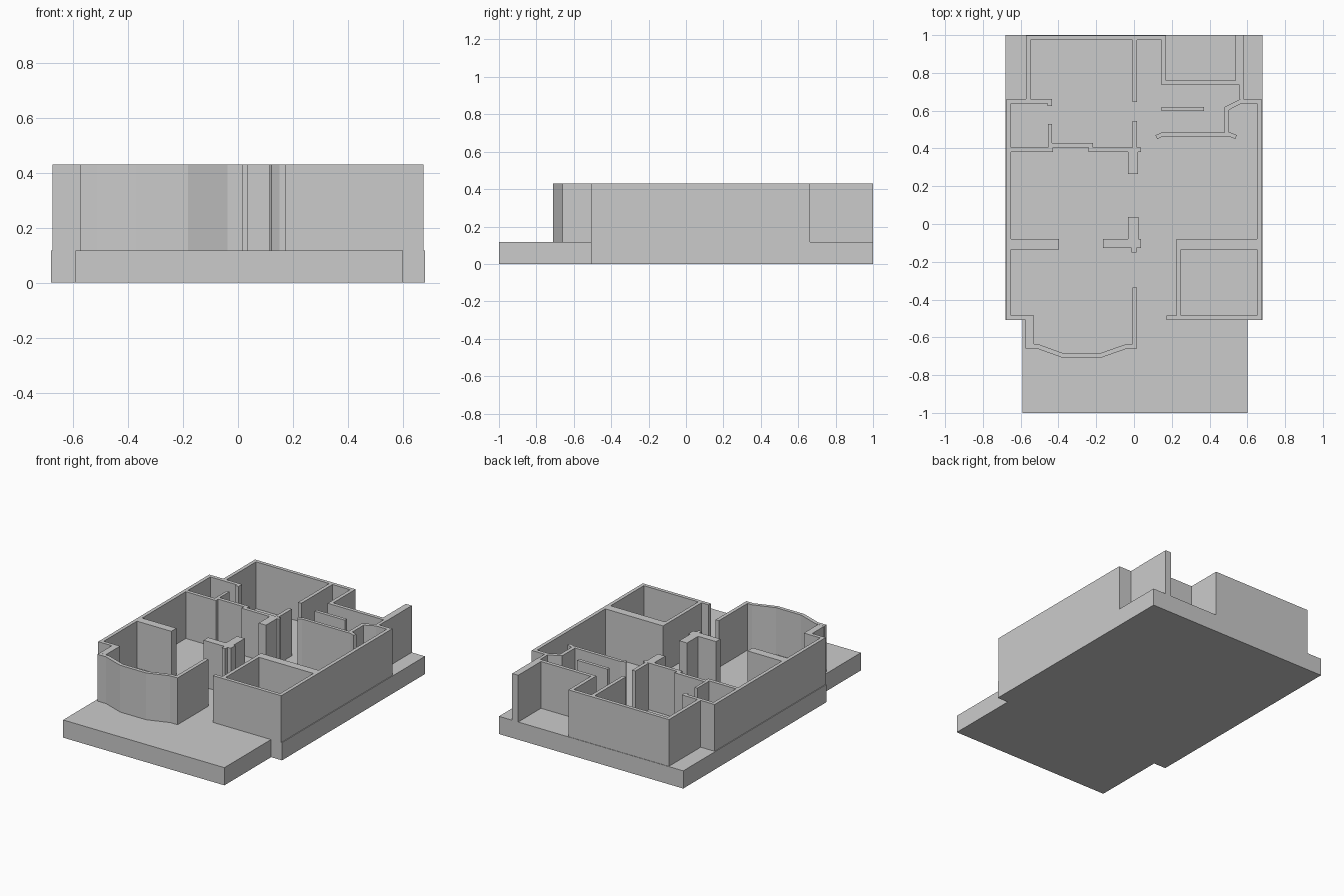
import bpy, bmesh
from mathutils import Vector

if "Cube" in bpy.data.objects:
    bpy.data.objects.remove(bpy.data.objects["Cube"])

FLOOR, TOP = 0.118, 0.43


def prism(name, outline, z0, z1):
    """Extrude a flat outline from z0 to z1."""
    bm = bmesh.new()
    face = bm.faces.new([bm.verts.new((x, y, z0)) for x, y in outline])
    ext = bmesh.ops.extrude_face_region(bm, geom=[face])
    verts = [g for g in ext["geom"] if isinstance(g, bmesh.types.BMVert)]
    bmesh.ops.translate(bm, verts=verts, vec=(0, 0, z1 - z0))
    bmesh.ops.recalc_face_normals(bm, faces=bm.faces)
    mesh = bpy.data.meshes.new(name)
    bm.to_mesh(mesh)
    bm.free()
    obj = bpy.data.objects.new(name, mesh)
    bpy.context.collection.objects.link(obj)
    return obj


def wall(name, path, t=0.024):
    """Wall of thickness t along a centre line, with mitred corners."""
    p = [Vector(q) for q in path]
    dirs = [(b - a).normalized() for a, b in zip(p, p[1:])]
    left, right = [], []
    for i, q in enumerate(p):
        d0, d1 = dirs[max(i - 1, 0)], dirs[min(i, len(dirs) - 1)]
        n0, n1 = Vector((-d0.y, d0.x)), Vector((-d1.y, d1.x))
        off = (n0 + n1) * (t / 2) / (1 + n0.dot(n1))
        left.append(q + off)
        right.append(q - off)
    return prism(name, left + right[::-1], FLOOR, TOP)


def block(name, x0, x1, y0, y1):
    """Straight wall or pier given by its plan rectangle."""
    return prism(name, [(x0, y0), (x1, y0), (x1, y1), (x0, y1)], FLOOR, TOP)


# Floor slab with the narrower front terrace
prism("floor_slab", [(-0.59, -1), (0.60, -1), (0.60, -0.508), (0.68, -0.508),
                     (0.68, 1), (-0.68, 1), (-0.68, -0.508), (-0.59, -0.508)], 0, FLOOR)

# Outer walls
wall("west_wall", [(-0.445, 0.625), (-0.445, 0.65), (-0.663, 0.65),
                   (-0.663, -0.497), (-0.53, -0.497)])
wall("north_wall", [(-0.56, 0.662), (-0.56, 0.985), (0.158, 0.985),
                    (0.158, 0.748), (0.538, 0.748)])
wall("east_wall", [(0.492, 0.484), (0.492, 0.612), (0.567, 0.65), (0.663, 0.65),
                   (0.663, -0.497), (0.172, -0.497)])
block("north_east_fin", 0.538, 0.582, 0.736, 1.0)
block("north_east_return", 0.559, 0.58, 0.662, 0.736)

# Bay window front
block("bay_return", -0.575, -0.53, -0.635, -0.509)
wall("bay_wall", [(-0.575, -0.648), (-0.51, -0.648), (-0.371, -0.698), (-0.183, -0.698),
                  (-0.04, -0.648), (0.004, -0.648), (0.004, -0.335)])

# Back room partitions
block("north_divider", -0.008, 0.016, 0.645, 0.973)
block("hall_divider", -0.008, 0.016, 0.405, 0.545)
block("closet_jamb", -0.455, -0.435, 0.43, 0.53)
wall("stepped_partition", [(-0.651, 0.392), (-0.442, 0.392), (-0.442, 0.417),
                           (-0.228, 0.417), (-0.228, 0.392), (0.036, 0.392)])
block("north_pier", -0.033, 0.021, 0.265, 0.38)

# Kitchen partitions
block("kitchen_island_wall", 0.145, 0.37, 0.598, 0.62)
wall("kitchen_wall", [(0.118, 0.46), (0.148, 0.473), (0.51, 0.473), (0.54, 0.46)], 0.022)

# Middle partitions
block("west_stub_wall", -0.651, -0.398, -0.135, -0.08)
block("middle_cross_wall", -0.165, 0.036, -0.127, -0.08)
block("middle_pier", -0.033, 0.024, -0.08, 0.037)
block("middle_pier_tail", -0.012, 0.012, -0.152, -0.127)

# South-east room
block("south_east_room_back", 0.225, 0.651, -0.135, -0.08)
block("south_east_room_side", 0.225, 0.249, -0.485, -0.135)
